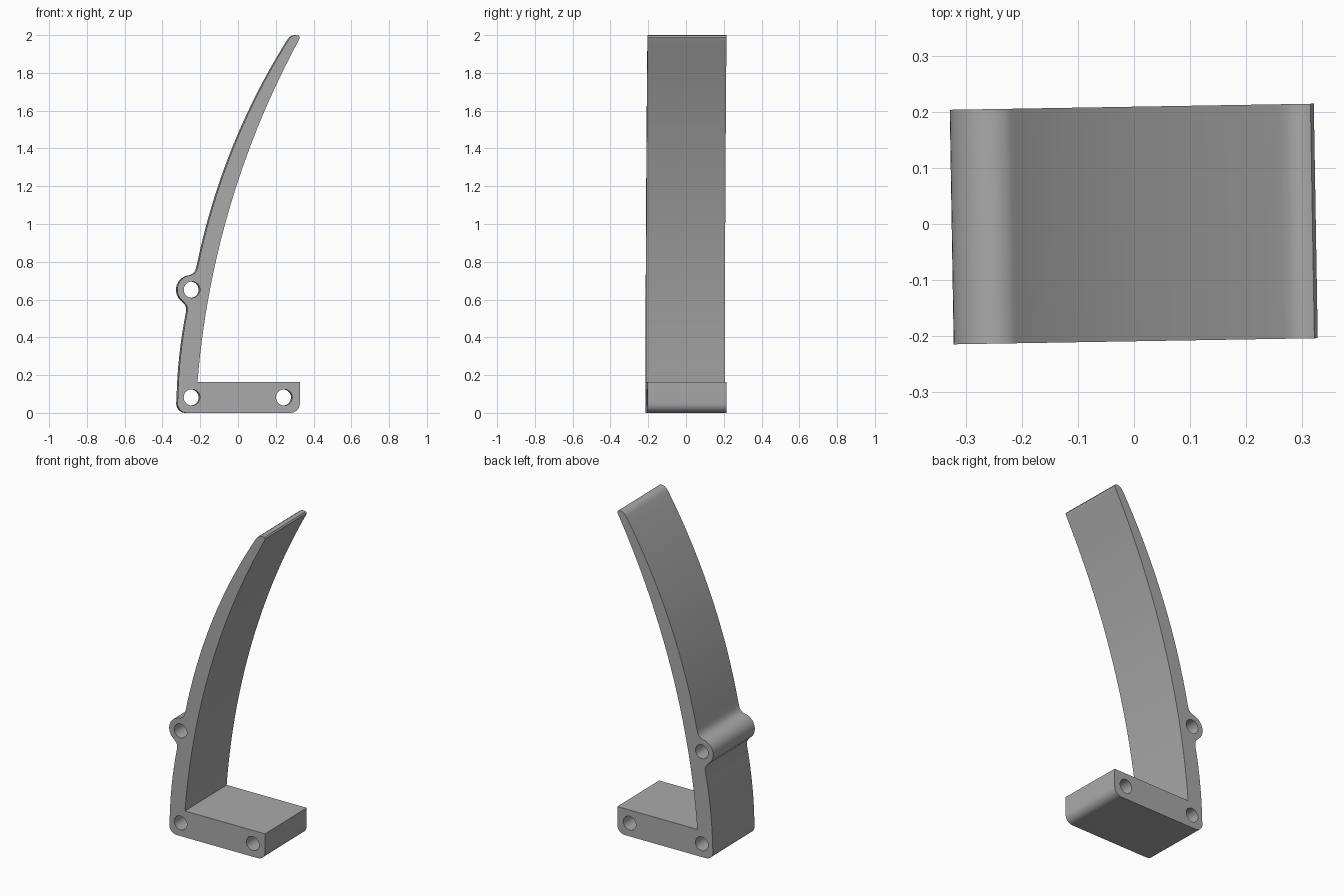
import bpy, bmesh
from math import cos, sin, radians, atan2, hypot

if "Cube" in bpy.data.objects:
    bpy.data.objects.remove(bpy.data.objects["Cube"])

DEPTH = 0.418
HOLE_R = 0.043
PIVOT = (-0.248, 0.652)


def fan(c, r, a0, a1, n):
    """Points on a circle from angle a0 to a1 (degrees)."""
    return [(c[0] + r * cos(radians(a0 + (a1 - a0) * i / n)),
             c[1] + r * sin(radians(a0 + (a1 - a0) * i / n))) for i in range(n + 1)]


def bow(p, q, sag, n):
    """Arc from p to q, bulging to the left of travel by sag."""
    dx, dz = q[0] - p[0], q[1] - p[1]
    length = hypot(dx, dz)
    r = length ** 2 / (8 * abs(sag)) + abs(sag) / 2
    s = 1 if sag > 0 else -1
    off = s * (abs(sag) - r) / length
    c = ((p[0] + q[0]) / 2 - dz * off, (p[1] + q[1]) / 2 + dx * off)
    a0 = atan2(p[1] - c[1], p[0] - c[0])
    a1 = atan2(q[1] - c[1], q[0] - c[0])
    return [(c[0] + r * cos(a0 + (a1 - a0) * i / n),
             c[1] + r * sin(a0 + (a1 - a0) * i / n)) for i in range(n + 1)]


# Side outline, clockwise from the bottom of the foot
outline = fan((-0.274, 0.05), 0.05, 270, 180, 8)             # heel corner
outline += bow((-0.322, 0.08), (-0.272, 0.535), 0.01, 8)     # lower back
outline += [(-0.271, 0.553), (-0.276, 0.57), (-0.285, 0.58)]  # fillet
outline += fan(PIVOT, 0.077, 230, 95, 18)                    # pivot boss
outline += [(-0.237, 0.737), (-0.224, 0.751), (-0.217, 0.773)]  # fillet
outline += bow((-0.211, 0.80), (0.262, 1.972), 0.056, 20)    # upper back
outline += [(0.273, 1.987), (0.288, 1.997), (0.305, 2.0),
            (0.318, 1.997), (0.324, 1.988), (0.321, 1.979)]  # rounded tip
outline += bow((0.315, 1.967), (-0.218, 0.163), -0.098, 26)  # inner curve
outline += [(0.324, 0.163)]                                  # foot top
outline += fan((0.274, 0.05), 0.05, 0, -90, 8)               # toe corner

# Pin holes
holes = [fan(c, HOLE_R, 0, 348.75, 31)
         for c in (PIVOT, (-0.248, 0.082), (0.241, 0.082))]

# Extruded filled profile
curve = bpy.data.curves.new("curved_bracket", 'CURVE')
curve.dimensions = '2D'
curve.fill_mode = 'BOTH'
curve.extrude = DEPTH / 2
for loop in [outline] + holes:
    spline = curve.splines.new('POLY')
    spline.points.add(len(loop) - 1)
    for point, (x, z) in zip(spline.points, loop):
        point.co = (x, z, 0, 1)
    spline.use_cyclic_u = True
bracket = bpy.data.objects.new("curved_bracket", curve)
bpy.context.collection.objects.link(bracket)
bracket.rotation_euler = (radians(90), 0, radians(0.96))
bpy.ops.object.select_all(action='DESELECT')
bracket.select_set(True)
bpy.context.view_layer.objects.active = bracket
bpy.ops.object.convert(target='MESH')

# Weld the caps to the walls
bm = bmesh.new()
bm.from_mesh(bracket.data)
bmesh.ops.remove_doubles(bm, verts=bm.verts, dist=0.0005)
bmesh.ops.recalc_face_normals(bm, faces=bm.faces)
bm.to_mesh(bracket.data)
bm.free()
bpy.ops.object.shade_smooth_by_angle(angle=radians(30))

# Material
grey = bpy.data.materials.new("plain_grey")
grey.use_nodes = True
grey.diffuse_color = (0.4, 0.4, 0.4, 1)
grey.node_tree.nodes["Principled BSDF"].inputs["Base Color"].default_value = (0.4, 0.4, 0.4, 1)
bracket.data.materials.clear()
bracket.data.materials.append(grey)
